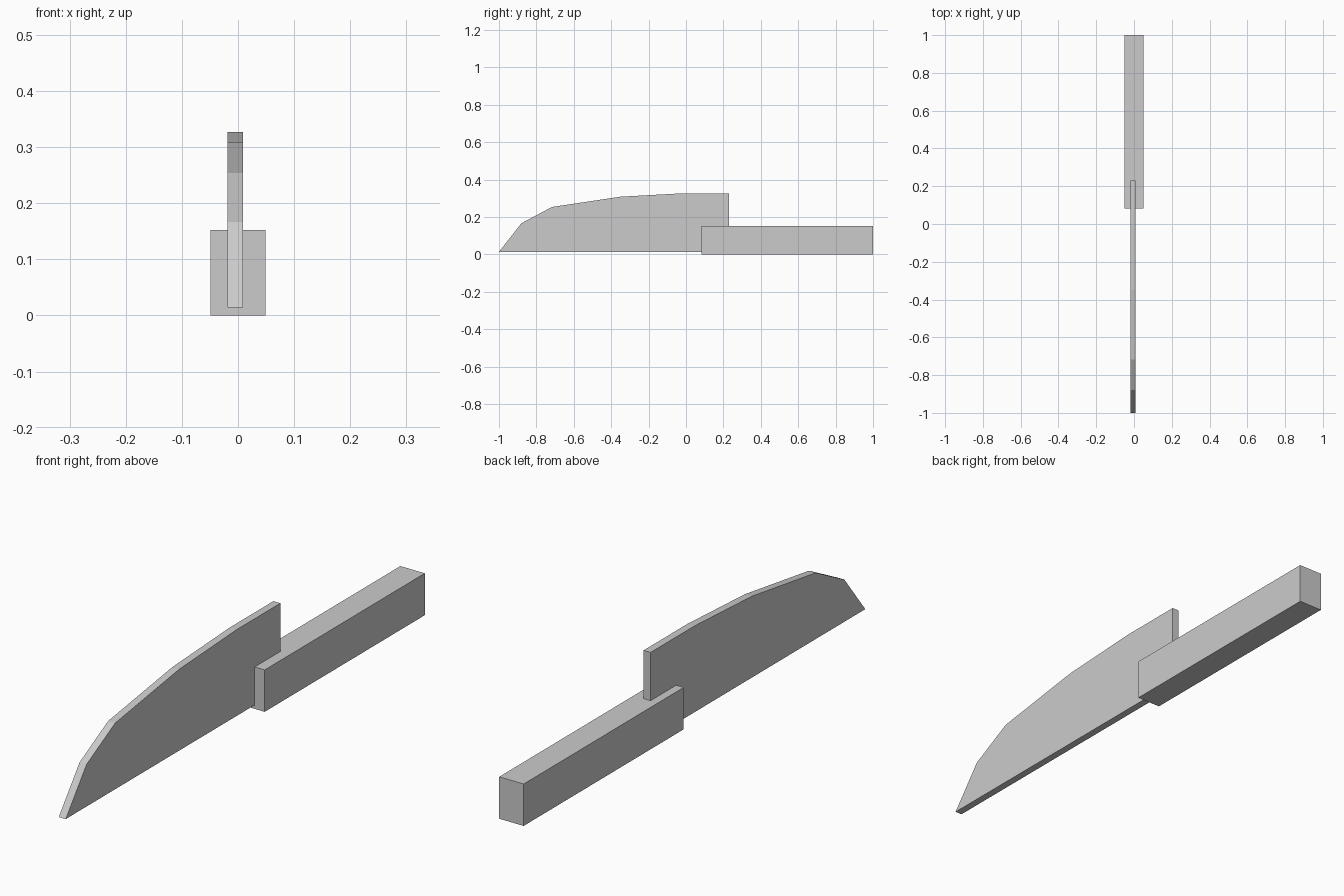
import bpy
import bmesh

cube = bpy.data.objects.get("Cube")
if cube:
    bpy.data.objects.remove(cube, do_unlink=True)

grey = bpy.data.materials.new("plain grey")
grey.use_nodes = True
grey.diffuse_color = (0.6, 0.6, 0.6, 1)
grey.node_tree.nodes["Principled BSDF"].inputs["Base Color"].default_value = (0.6, 0.6, 0.6, 1)


def extruded_profile(name, profile, x_min, x_max):
    """Extrude a (y, z) outline across the x axis into a flat-faced solid."""
    bm = bmesh.new()
    face = bm.faces.new([bm.verts.new((x_min, y, z)) for y, z in profile])
    result = bmesh.ops.extrude_face_region(bm, geom=[face])
    verts = [v for v in result["geom"] if isinstance(v, bmesh.types.BMVert)]
    bmesh.ops.translate(bm, verts=verts, vec=(x_max - x_min, 0, 0))
    bmesh.ops.recalc_face_normals(bm, faces=bm.faces)
    mesh = bpy.data.meshes.new(name)
    bm.to_mesh(mesh)
    bm.free()
    mesh.materials.append(grey)
    obj = bpy.data.objects.new(name, mesh)
    bpy.context.collection.objects.link(obj)
    return obj


# Blade: straight lower edge, faceted curved spine, square heel
extruded_profile("blade", [(-1, 0.014), (-0.88, 0.167), (-0.717, 0.254), (-0.35, 0.309),
                           (-0.02, 0.327), (0.23, 0.327), (0.23, 0.014)], -0.019, 0.009)

# Handle: plain bar that overlaps the heel of the blade
extruded_profile("handle", [(0.083, 0), (1, 0), (1, 0.152), (0.083, 0.152)], -0.049, 0.049)
